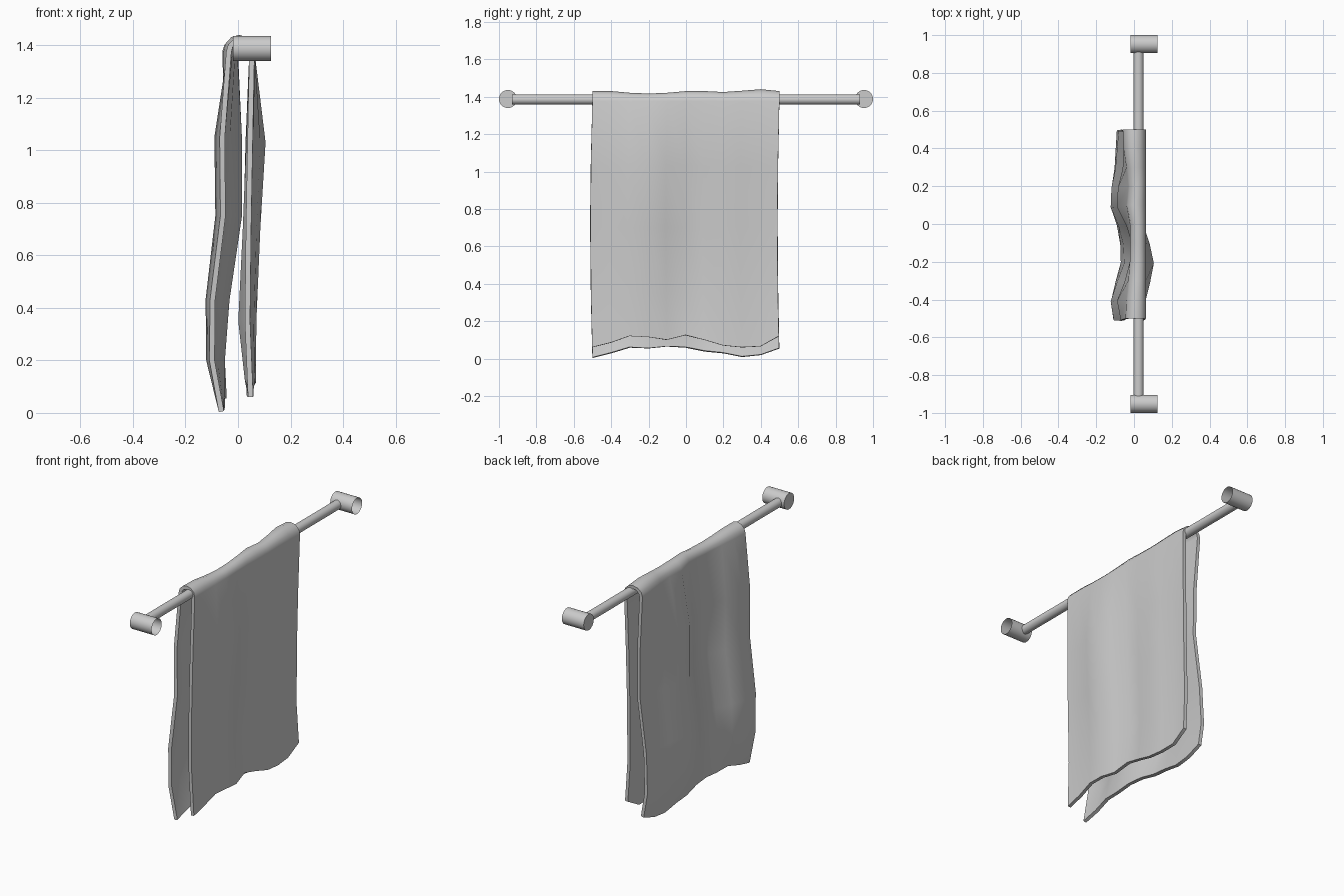
import bpy, bmesh, math
from mathutils import Matrix, Vector

if "Cube" in bpy.data.objects:
    bpy.data.objects.remove(bpy.data.objects["Cube"])

grey = bpy.data.materials.new("light_grey")
grey.diffuse_color = (0.6, 0.6, 0.6, 1)
grey.use_nodes = True
grey.node_tree.nodes["Principled BSDF"].inputs["Base Color"].default_value = grey.diffuse_color


def finish(name, bm):
    """Turn a bmesh into a named, active object."""
    bmesh.ops.recalc_face_normals(bm, faces=bm.faces)
    me = bpy.data.meshes.new(name)
    bm.to_mesh(me)
    bm.free()
    me.materials.append(grey)
    ob = bpy.data.objects.new(name, me)
    bpy.context.collection.objects.link(ob)
    bpy.ops.object.select_all(action='DESELECT')
    ob.select_set(True)
    bpy.context.view_layer.objects.active = ob
    return ob


def smooth(angle):
    bpy.ops.object.shade_smooth_by_angle(angle=math.radians(angle))


def tube(name, centre, radius, length, axis, open_end=False):
    """Cylinder along an axis, optionally open at its positive x end."""
    bm = bmesh.new()
    turn = Vector((0, 0, 1)).rotation_difference(Vector(axis)).to_matrix().to_4x4()
    bmesh.ops.create_cone(bm, cap_ends=True, segments=32, radius1=radius, radius2=radius,
                          depth=length, matrix=Matrix.Translation(centre) @ turn)
    ob = finish(name, bm)
    if open_end:
        bm = bmesh.new()
        bm.from_mesh(ob.data)
        caps = [f for f in bm.faces if f.normal.x > 0.9]
        bmesh.ops.delete(bm, geom=caps, context='FACES_ONLY')
        bm.to_mesh(ob.data)
        bm.free()
    smooth(30)


# Rail and its two wall brackets
tube("rail", (0.024, 0, 1.385), 0.027, 1.86, (0, 1, 0))
for side, label in ((-1, "front"), (1, "back")):
    tube(label + "_bracket", (0.053, side * 0.952, 1.388), 0.048, 0.145, (1, 0, 0), True)

# Towel: folds, ridge and hems sampled over eleven columns
fold_l = [-.4, -.8, 0, .9, .8, .2, -.8, -.7, -.2, 0, .2]
fold_r = [0, .1, .6, 1, .6, 0, -.1, .1, 0, -.1, 0]
dip_r = [0, 0, 0, 0, -.4, -1, -.5, 0, 0, -.3, 0]
ridge_x = [-.035, -.03, -.02, -.012, -.01, -.012, -.03, -.02, -.03, -.045, -.05]
ridge_z = [1.42, 1.42, 1.411, 1.407, 1.411, 1.42, 1.42, 1.415, 1.422, 1.43, 1.42]
hem_l = [.005, .03, .06, .055, .065, .06, .04, .03, .01, .02, .055]
hem_r = [.06, .085, .12, .115, .10, .125, .10, .07, .06, .065, .12]
# Height, middle x, fold depth (and dip depth) of each row
rows_l = [(None, -.06, .008), (.2, -.087, .03), (.43, -.08, .042), (.75, -.038, .048), (1.05, -.04, .05)]
rows_r = [(1.03, .046, .049, .005), (.7, .04, .035, .012), (.35, .036, .024, .025), (None, .048, .01, .012)]

bm = bmesh.new()
columns = []
for i in range(11):
    pts = []
    for z, x, amp in rows_l:
        pts.append((x + amp * fold_l[i], hem_l[i] if z is None else z))
    # Curve over the rail
    left, right, top = ridge_x[i], 0.053, ridge_z[i]
    mid, half = (left + right) / 2, (right - left) / 2
    for k in range(7):
        a = math.pi * (1 - k / 6)
        pts.append((mid + half * math.cos(a), 1.375 + (top - 1.375) * math.sin(a)))
    for z, x, amp, dip in rows_r:
        pts.append((x + amp * fold_r[i] + dip * dip_r[i], hem_r[i] if z is None else z))
    col = []
    for x, z in pts:
        y = -0.5 + 0.1 * i - 0.011 * math.sin(math.pi * min(1, z / 1.4))
        col.append(bm.verts.new((x, y, z)))
    columns.append(col)
for a, b in zip(columns, columns[1:]):
    for k in range(len(a) - 1):
        bm.faces.new((a[k], a[k + 1], b[k + 1], b[k]))
towel = finish("towel", bm)

# Cloth thickness
mod = towel.modifiers.new("thickness", 'SOLIDIFY')
mod.thickness = 0.02
mod.offset = 0
bpy.ops.object.modifier_apply(modifier=mod.name)
smooth(40)
